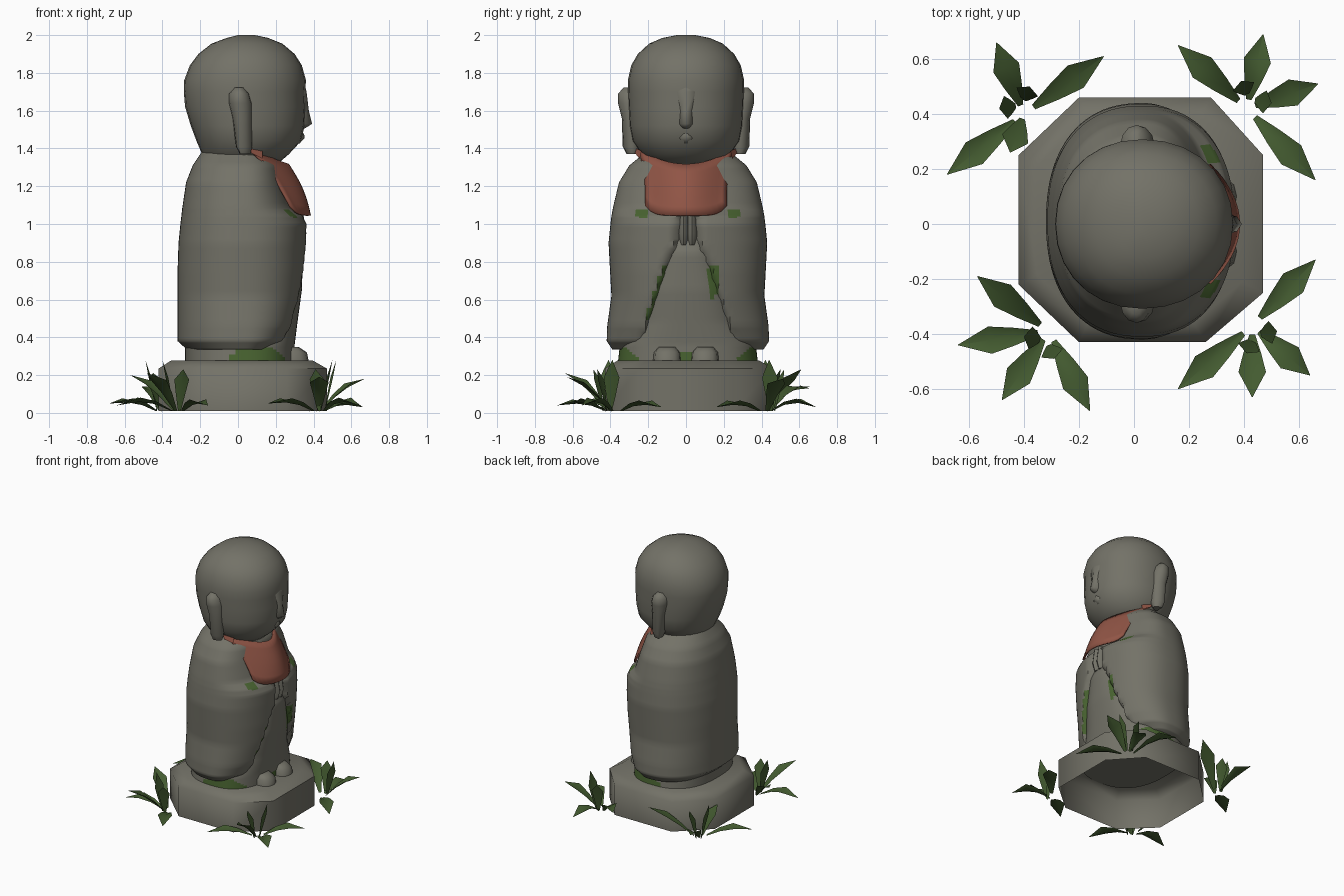
import bpy, bmesh, math
from mathutils import Vector

if "Cube" in bpy.data.objects:
    bpy.data.objects.remove(bpy.data.objects["Cube"])


def material(name, rgb):
    m = bpy.data.materials.new(name)
    m.diffuse_color = (*rgb, 1)
    m.use_nodes = True
    m.node_tree.nodes["Principled BSDF"].inputs["Base Color"].default_value = m.diffuse_color
    return m


STONE = material("grey stone", (0.172, 0.168, 0.137))
RED = material("faded red cloth", (0.28, 0.090, 0.060))
MOSS = material("moss green", (0.065, 0.125, 0.03))
GRASS = material("leaf green", (0.057, 0.105, 0.03))


def make(name, verts, faces, mats, angle=40, rule=None):
    me = bpy.data.meshes.new(name)
    me.from_pydata([tuple(v) for v in verts], [], faces)
    ob = bpy.data.objects.new(name, me)
    bpy.context.collection.objects.link(ob)
    bm = bmesh.new()
    bm.from_mesh(me)
    bmesh.ops.recalc_face_normals(bm, faces=bm.faces)
    bm.to_mesh(me)
    bm.free()
    for m in mats:
        me.materials.append(m)
    if rule:
        for p in me.polygons:
            p.material_index = 1 if rule(p.center) else 0
    bpy.ops.object.select_all(action='DESELECT')
    ob.select_set(True)
    bpy.context.view_layer.objects.active = ob
    bpy.ops.object.shade_smooth_by_angle(angle=math.radians(angle))
    return ob


def skin(rings, bottom=True, top=True):
    """Join equal closed rings into a skin."""
    n = len(rings[0])
    verts = [p for r in rings for p in r]
    faces = [(i * n + j, i * n + (j + 1) % n, (i + 1) * n + (j + 1) % n, (i + 1) * n + j)
             for i in range(len(rings) - 1) for j in range(n)]
    if bottom:
        faces.append(tuple(range(n - 1, -1, -1)))
    if top:
        faces.append(tuple(range(len(verts) - n, len(verts))))
    return verts, faces


def loft(name, rows, n=24, c=0.03, cy=0.0, p=1.0, sub=1, mats=(STONE,), rule=None, shape=None, angle=40):
    """Rows are (z, back x, front x, half width); c is the x of the widest point."""
    fine = []
    for a, b in zip(rows, rows[1:]):
        fine += [[u + (v - u) * k / sub for u, v in zip(a, b)] for k in range(sub)]
    fine.append(rows[-1])
    rings = []
    for z, xb, xf, hy in fine:
        ring = []
        for j in range(n):
            t = 2 * math.pi * j / n
            cs, sn = math.cos(t), math.sin(t)
            ex = math.copysign(abs(cs) ** p, cs)
            ey = math.copysign(abs(sn) ** p, sn)
            mid = min(max(c, xb), xf)
            x = mid + ex * ((xf - mid) if cs > 0 else (mid - xb))
            v = Vector((x, cy + ey * hy, z))
            ring.append(shape(v) if shape else v)
        rings.append(ring)
    verts, faces = skin(rings)
    return make(name, verts, faces, mats, angle, rule)


# Eight-sided plinth with a bevelled top, open underneath
octagon = [(-.42, -.22), (-.20, -.43), (.26, -.43), (.47, -.25),
           (.47, .25), (.28, .46), (-.20, .46), (-.42, .25)]
rings = [[Vector((x * s, y * s, z)) for x, y in octagon]
         for z, s in ((0.01, 1), (0.235, 1), (0.278, .84))]
make("plinth", *skin(rings, bottom=False), [STONE], 60)


# Inner robe, mossy along its foot
def right_strip(c):
    return c.x > .2 and .6 + abs(c.y - .13) < c.z < .79 and .115 < c.y < .165


def robe_moss(c):
    side = -.04 < c.x < .25 and c.z < .36 - 3 * (c.x - .1) ** 2
    foot = .2705 < c.z < .345 and ((side and abs(c.y) > .2) or (abs(c.y) < .04 and c.x > 0 and c.z < .325))
    return foot or right_strip(c)


loft("inner_robe", [(.27, -.28, .30, .37), (.36, -.28, .30, .36), (.48, -.26, .315, .30),
                    (.65, -.25, .338, .27), (.85, -.2, .345, .2), (.95, -.2, .31, .15)],
     n=72, p=.8, cy=.01, sub=7, mats=(STONE, MOSS), rule=robe_moss, angle=60)

# Toes under the robe
for side in (-1, 1):
    loft("foot", [(.27, .20, .375, .075), (.32, .20, .365, .07), (.35, .20, .32, .045)],
         n=12, c=.28, cy=side * .10, p=.8, angle=60)


# Outer cloak: sleeves parted at the front, ledge over the forearms
def gap(z):
    pts = [(.30, .25), (.48, .22), (.78, .12), (.88, .07), (1.03, .05), (1.06, 0), (2, 0)]
    for (z0, w0), (z1, w1) in zip(pts, pts[1:]):
        if z <= z1:
            return w0 + (w1 - w0) * (z - z0) / (z1 - z0)
    return 0


def part_front(v):
    over = gap(v.z) - abs(v.y - .01)
    if v.x > .1 and over > 0:
        v.x -= min(.08, over * 2.5)
    return v


def cloak_moss(c):
    y = c.y - .01
    edge = y < 0 and c.x > .15 and .48 < c.z < .78 and -.022 < abs(y) - gap(c.z) < .012
    ledge = c.x > .18 and 1.035 < c.z < 1.08 and .205 < abs(y) < .27
    return edge or ledge or right_strip(c)


loft("cloak", [(.335, -.27, .20, .40), (.38, -.32, .27, .43), (.46, -.32, .31, .427),
               (.62, -.32, .345, .405), (.75, -.32, .357, .412), (.90, -.315, .362, .42),
               (1.00, -.305, .365, .41), (1.04, -.30, .345, .405), (1.085, -.295, .285, .397),
               (1.22, -.275, .24, .365), (1.31, -.24, .22, .31), (1.40, -.18, .14, .20)],
     n=88, p=.87, cy=.01, sub=5, mats=(STONE, MOSS), rule=cloak_moss, shape=part_front, angle=65)

# Joined hands
for side in (-1, 1):
    loft("hand", [(.89, .24, .345, .018), (.95, .22, .362, .03), (1.06, .2, .345, .025)],
         n=10, c=.3, cy=.01 + side * .022, angle=60)

# Head
loft("head", [(1.31, -.16, .20, .17), (1.37, -.19, .27, .235), (1.44, -.22, .335, .285),
              (1.52, -.25, .352, .30), (1.62, -.28, .358, .305), (1.70, -.287, .355, .308),
              (1.76, -.285, .36, .308), (1.84, -.255, .338, .29), (1.90, -.21, .30, .255),
              (1.955, -.14, .235, .195), (1.985, -.06, .16, .125), (2.0, .0, .09, .05)],
     n=28, p=.95, cy=0, angle=60)

# Nose spreading up into the brows, and lips
loft("nose", [(1.505, .28, .352, .03), (1.53, .28, .392, .045), (1.60, .28, .375, .045), (1.70, .28, .363, .08),
              (1.73, .28, .355, .06)], n=10, c=.30, angle=70)
loft("lips", [(1.425, .26, .325, .03), (1.455, .26, .352, .055), (1.48, .26, .35, .03)], n=10, c=.28, angle=70)

# Long ears
for side in (-1, 1):
    loft("ear", [(1.37, .01, .065, .03), (1.41, -.01, .075, .05), (1.56, -.03, .075, .055),
                 (1.64, -.05, .075, .075), (1.69, -.05, .06, .075), (1.722, -.02, .03, .045)],
         n=12, c=.01, cy=side * .285, angle=60)

# Bib: curved cloth hanging from the neck, thickened
verts, faces = [], []
U, V = 16, 6
for i in range(V + 1):
    t = i / V
    for j in range(U + 1):
        s = -1 + 2 * j / U
        top = Vector((.265 - .205 * abs(s) ** 1.8, .25 * s, 1.315 + .085 * s * s))
        low = Vector((.38 - .105 * s * s, .215 * s, 1.045 + .05 * s ** 6))
        v = top.lerp(low, t)
        v.x += .018 * math.sin(math.pi * t)
        v.y *= 1 - .06 * math.sin(math.pi * t)
        verts.append(v)
for i in range(V):
    for j in range(U):
        a = i * (U + 1) + j
        faces.append((a, a + 1, a + U + 2, a + U + 1))
bib = make("bib", verts, faces, [RED])
mod = bib.modifiers.new("cloth", 'SOLIDIFY')
mod.thickness = .012
mod.offset = 0
# Neck band of the bib, running back under the ears
for side in (-1, 1):
    pts = [(.13, .235, 1.385), (.06, .262, 1.40), (.13, .245, 1.345), (.07, .27, 1.375)]
    make("bib_tie", [(x, side * y, z) for x, y, z in pts], [(0, 1, 3, 2)], [RED])


# Grass: folded pointed leaves in four corner tufts
def leaf(verts, faces, base, tip, height, arch, width=.05):
    b, d = Vector((*base, 0)), Vector((tip[0] - base[0], tip[1] - base[1], 0))
    side = Vector((-d.y, d.x, 0)).normalized()
    o = len(verts)
    for t, w in ((0, .2), (.3, .65), (.6, 1), (1, 0.02)):
        m = b + d * t
        m.z = .01 + height * t + arch * math.sin(math.pi * t)
        fold = Vector((0, 0, .015 * w))
        verts.extend([m - side * width * w + fold, m - fold * .5, m + side * width * w + fold])
    for k in range(3):
        for q in (0, 1):
            a = o + k * 3 + q
            faces.append((a, a + 1, a + 4, a + 3))


# each tuft: centre, then leaf tips (x, y, tip height, arch)
tufts = [
    ((.41, .42), [(.16, .65, .12, .05), (.47, .69, .02, .04), (.67, .51, .17, .03), (.66, .16, .02, .03)]),
    ((-.40, .40), [(-.50, .66, .13, .04), (-.11, .61, .22, .02), (-.68, .18, .04, .03), (-.45, .26, .2, .02)]),
    ((-.31, -.39), [(-.57, -.19, .19, .03), (-.64, -.44, .03, .04), (-.48, -.64, .2, .03), (-.16, -.68, .03, .03)]),
    ((.43, -.37), [(.66, -.13, .02, .03), (.64, -.55, .03, .04), (.43, -.63, .18, .03), (.16, -.60, .04, .03)]),
]
for (cx, cy), tips in tufts:
    verts, faces = [], []
    for x, y, h, arch in tips:
        leaf(verts, faces, (cx + (x - cx) * .12, cy + (y - cy) * .12), (x, y), h, arch)
    # upright young leaves in the middle
    sx, sy = math.copysign(1, cx), math.copysign(1, cy)
    leaf(verts, faces, (cx + .03 * sx, cy + .03 * sy), (cx + .09 * sx, cy + .02 * sy), .27, 0, .042)
    leaf(verts, faces, (cx, cy + .05 * sy), (cx - .02 * sx, cy + .10 * sy), .22, .02, .042)
    make("grass_tuft", verts, faces, [GRASS], 70)
